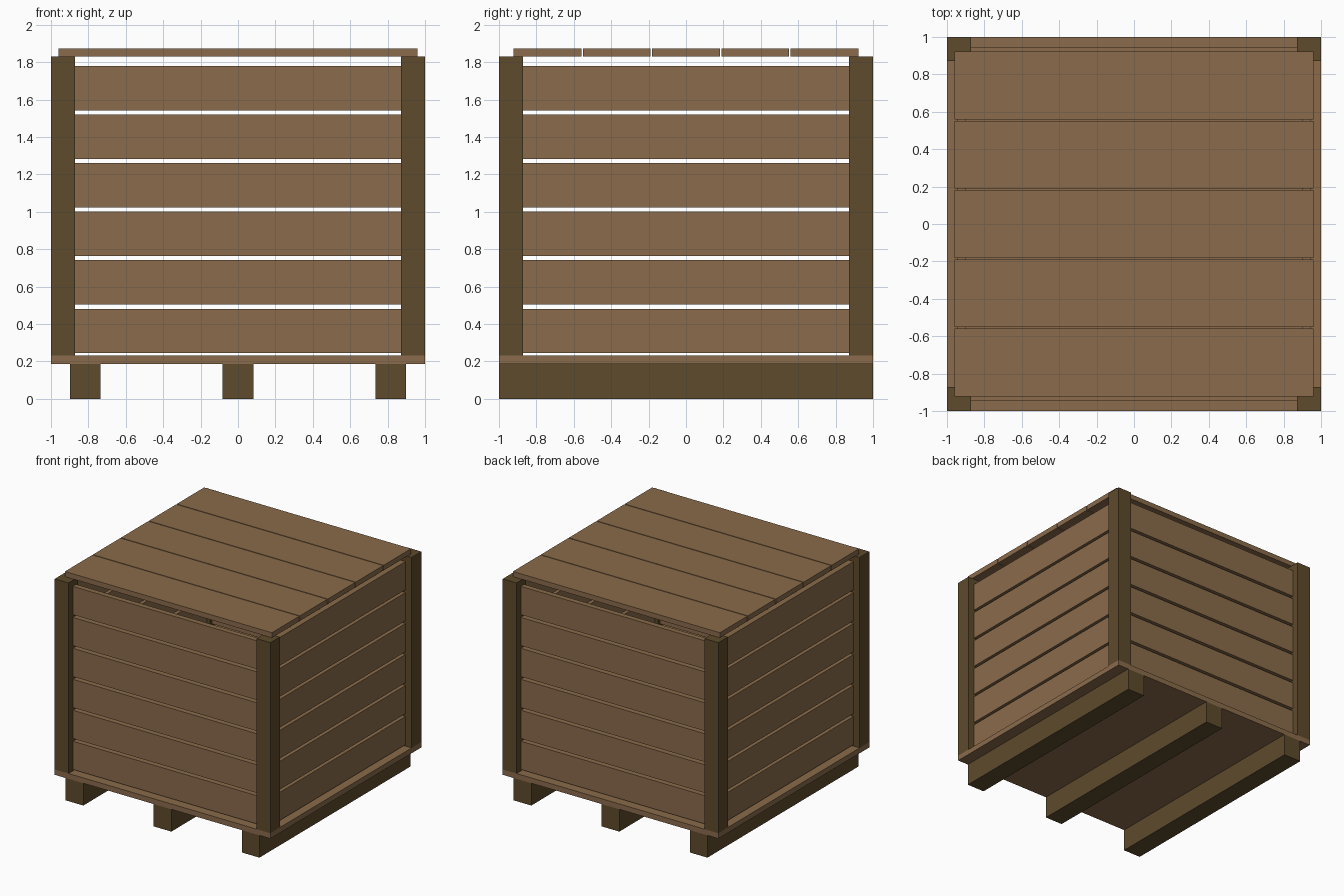
import bpy
import bmesh
from mathutils import Matrix, Vector

if "Cube" in bpy.data.objects:
    bpy.data.objects.remove(bpy.data.objects["Cube"])


def material(name, rgb):
    m = bpy.data.materials.new(name)
    m.diffuse_color = (*rgb, 1)
    m.use_nodes = True
    m.node_tree.nodes["Principled BSDF"].inputs["Base Color"].default_value = m.diffuse_color
    return m


plank_wood = material("light brown wood", (0.254, 0.147, 0.070))
frame_wood = material("dark brown wood", (0.112, 0.069, 0.025))


def box(name, low, high, mat):
    """Box between two opposite corners."""
    low, high = Vector(low), Vector(high)
    bm = bmesh.new()
    bmesh.ops.create_cube(bm, size=1, matrix=Matrix.Translation((low + high) / 2)
                          @ Matrix.Diagonal((*(high - low), 1)))
    mesh = bpy.data.meshes.new(name)
    bm.to_mesh(mesh)
    bm.free()
    mesh.materials.append(mat)
    obj = bpy.data.objects.new(name, mesh)
    bpy.context.collection.objects.link(obj)
    return obj


FLOOR_Z, FLOOR_TOP, POST_TOP, LID_TOP = 0.187, 0.232, 1.83, 1.873
POST = 0.128                      # post width
OUTER, INNER = 0.943, 0.898       # wall board faces

# Three skids under the floor
for x in (-0.817, 0, 0.817):
    box("skid", (x - 0.082, -1, 0), (x + 0.082, 1, FLOOR_Z), frame_wood)

# Floor panel
box("floor", (-1, -1, FLOOR_Z), (1, 1, FLOOR_TOP), plank_wood)

# Corner posts
for sx in (-1, 1):
    for sy in (-1, 1):
        cx, cy = sx * (1 - POST / 2), sy * (1 - POST / 2)
        box("corner_post", (cx - POST / 2, cy - POST / 2, FLOOR_TOP),
            (cx + POST / 2, cy + POST / 2, POST_TOP), frame_wood)

# Six wall boards on each side, set back between the posts
half = 1 - POST
for i in range(6):
    z0 = 0.244 + i * 0.2597
    z1 = z0 + 0.237
    for s in (-1, 1):
        a, b = sorted((s * INNER, s * OUTER))
        box("end_wall_board", (-half, a, z0), (half, b, z1), plank_wood)
        box("side_wall_board", (a, -half, z0), (b, half, z1), plank_wood)

# Five lid boards with narrow gaps
for i in range(5):
    y = (i - 2) * 0.3705
    box("lid_board", (-0.96, y - 0.1815, POST_TOP), (0.96, y + 0.1815, LID_TOP), plank_wood)
